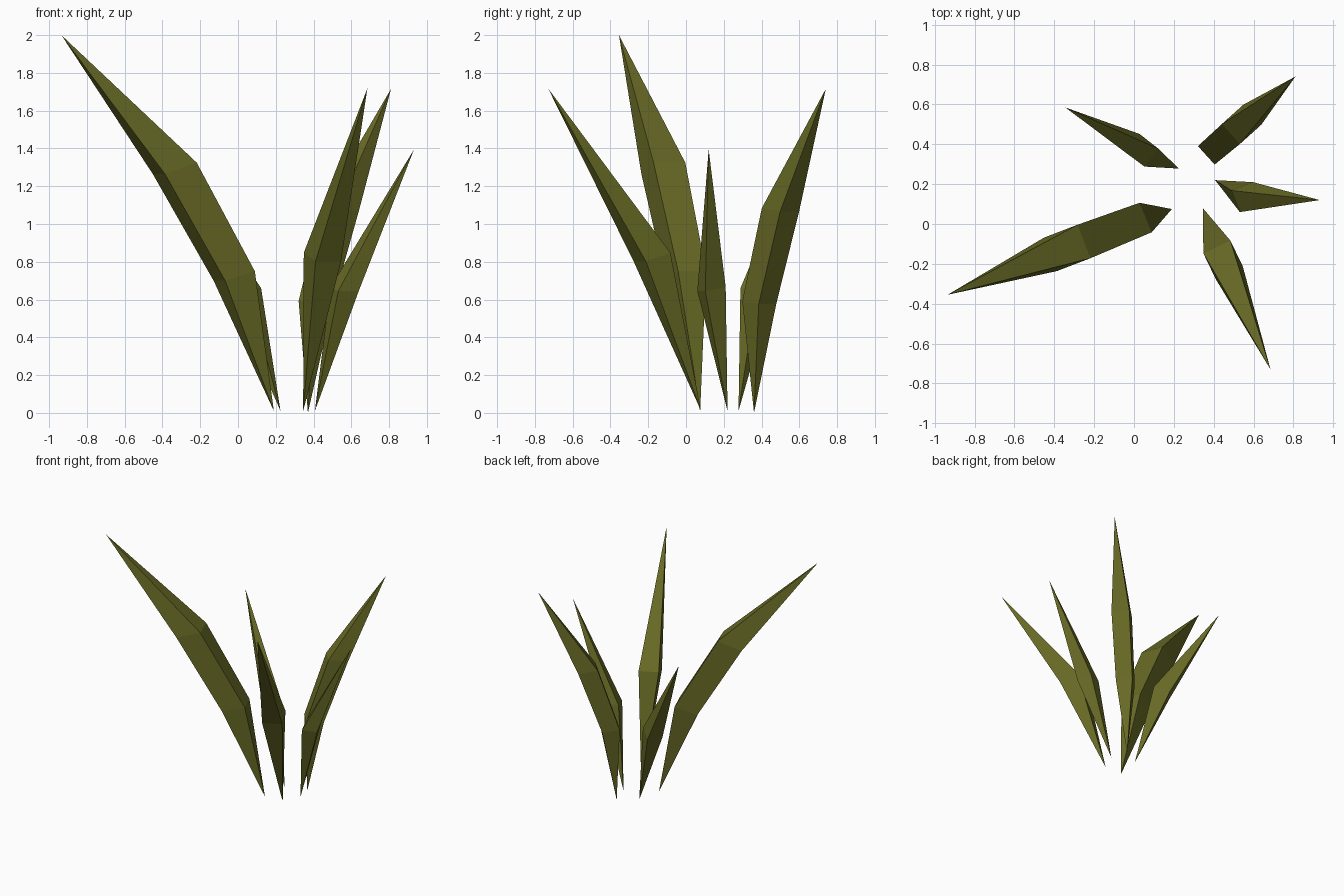
import bpy, bmesh, math
from mathutils import Vector

if "Cube" in bpy.data.objects:
    bpy.data.objects.remove(bpy.data.objects["Cube"])

leaf_mat = bpy.data.materials.new("olive_green")
leaf_mat.diffuse_color = (0.14, 0.146, 0.019, 1)
leaf_mat.use_nodes = True
leaf_mat.node_tree.nodes["Principled BSDF"].inputs["Base Color"].default_value = leaf_mat.diffuse_color


def ring(centre, depth, width, yaw, drop):
    """Four corners of a square section facing yaw, dropping outwards."""
    a = math.radians(yaw)
    u = Vector((math.cos(a) * depth, math.sin(a) * depth, -drop)) / 2
    v = Vector((-math.sin(a), math.cos(a), 0)) * width / 2
    c = Vector(centre)
    return [c - u - v, c + u - v, c + u + v, c - u + v]


def blade(name, base, tip, rings):
    """Leaf growing from a pointed base through square rings to a tip."""
    bm = bmesh.new()
    b, t = bm.verts.new(base), bm.verts.new(tip)
    loops = [[bm.verts.new(p) for p in ring(*r)] for r in rings]
    for i in range(4):
        j = (i + 1) % 4
        bm.faces.new((b, loops[0][j], loops[0][i]))
        for lo, hi in zip(loops, loops[1:]):
            bm.faces.new((lo[i], lo[j], hi[j], hi[i]))
        bm.faces.new((loops[-1][i], loops[-1][j], t))
    bmesh.ops.recalc_face_normals(bm, faces=bm.faces)
    mesh = bpy.data.meshes.new(name)
    bm.to_mesh(mesh)
    bm.free()
    mesh.materials.append(leaf_mat)
    bpy.context.collection.objects.link(bpy.data.objects.new(name, mesh))


# Tall leaves with two bends
blade("leaf_left", (0.19, 0.075, 0.01), (-0.935, -0.355, 2.0),
      [((-0.02, 0.0, 0.725), 0.17, 0.16, 202.5, 0.05),
       ((-0.335, -0.12, 1.295), 0.18, 0.18, 201, 0.06)])
blade("leaf_back_right", (0.37, 0.36, 0.0), (0.81, 0.74, 1.715),
      [((0.411, 0.388, 0.585), 0.13, 0.125, 42, 0.015),
       ((0.54, 0.50, 1.075), 0.145, 0.135, 42, 0.018)])

# Shorter leaves with one bend
blade("leaf_right", (0.407, 0.22, 0.01), (0.932, 0.12, 1.395),
      [((0.564, 0.135, 0.655), 0.116, 0.116, -68.7, 0.02)])
blade("leaf_front", (0.345, 0.08, 0.01), (0.685, -0.73, 1.718),
      [((0.447, -0.18, 0.825), 0.144, 0.15, -64.3, 0.045)])
blade("leaf_back_left", (0.225, 0.278, 0.01), (-0.345, 0.585, 1.365),
      [((0.04, 0.37, 0.64), 0.12, 0.114, 142, 0.04)])
